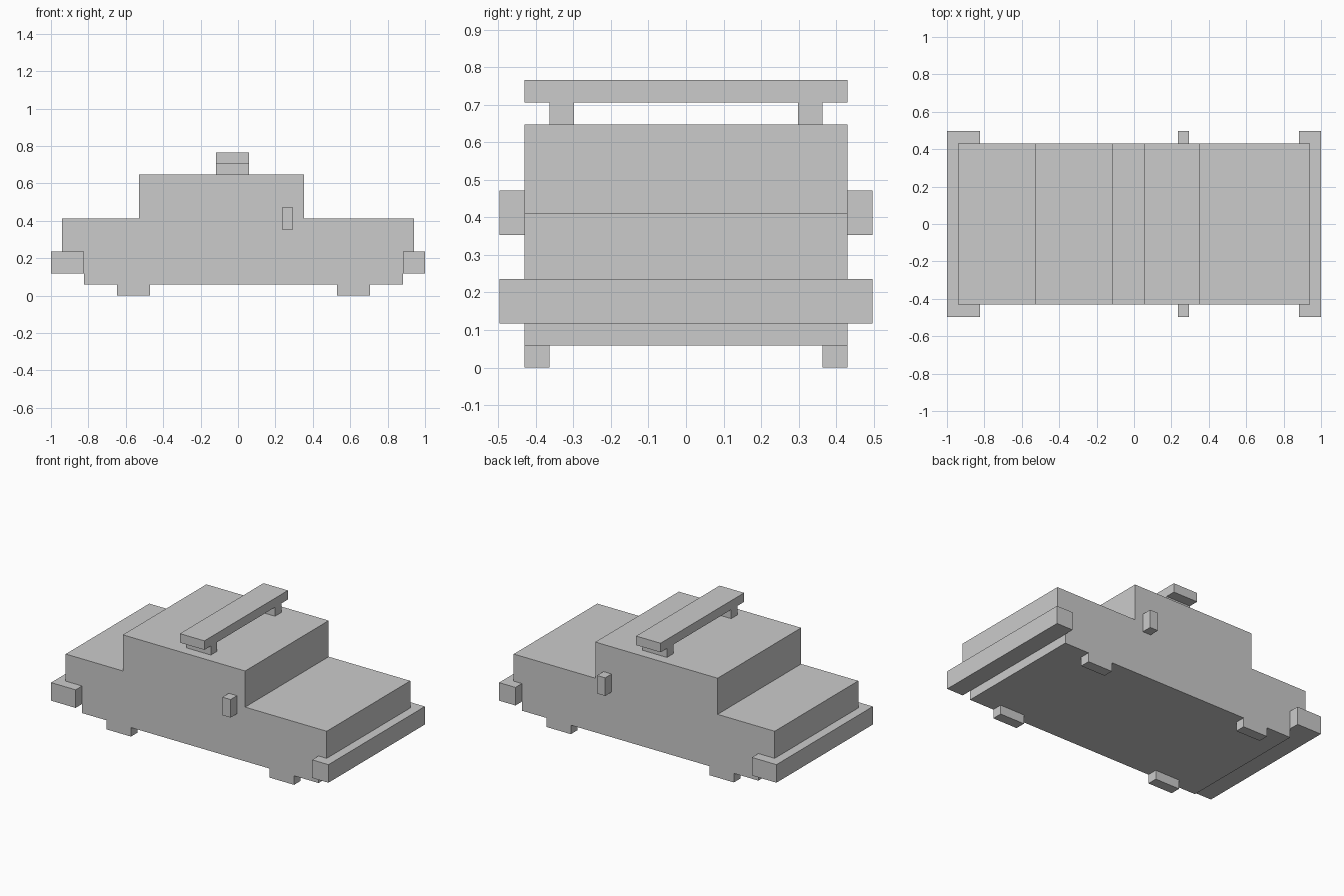
import bpy, bmesh

if "Cube" in bpy.data.objects:
    bpy.data.objects.remove(bpy.data.objects["Cube"])

# block grid steps along each axis
UX, UY, UZ = 2 / 34, 0.0662, 0.0589


def finish(name, bm):
    bmesh.ops.recalc_face_normals(bm, faces=bm.faces)
    mesh = bpy.data.meshes.new(name)
    bm.to_mesh(mesh)
    bm.free()
    obj = bpy.data.objects.new(name, mesh)
    bpy.context.collection.objects.link(obj)
    return obj


def prism(name, profile, y0, y1):
    """Extrude an x/z profile given in grid steps from y0 to y1."""
    bm = bmesh.new()
    face = bm.faces.new([bm.verts.new((x * UX - 1, y0 * UY, z * UZ)) for x, z in profile])
    ext = bmesh.ops.extrude_face_region(bm, geom=[face])
    verts = [v for v in ext["geom"] if isinstance(v, bmesh.types.BMVert)]
    bmesh.ops.translate(bm, verts=verts, vec=(0, (y1 - y0) * UY, 0))
    return finish(name, bm)


def block(name, x0, x1, y0, y1, z0, z1, mirror=False):
    obj = prism(name, [(x0, z0), (x1, z0), (x1, z1), (x0, z1)], y0, y1)
    if mirror:
        mod = obj.modifiers.new("Mirror", 'MIRROR')
        mod.use_axis = (False, True, False)
    return obj


# body with bonnet, cabin and boot; the end steps sit inside the bumpers
prism("body", [(3, 1), (32, 1), (32, 3), (33, 3), (33, 7), (23, 7),
               (23, 11), (8, 11), (8, 7), (1, 7), (1, 3), (3, 3)], -6.5, 6.5)

# bumpers wrapping the ends
block("rear_bumper", 0, 3, -7.5, 7.5, 2, 4)
block("front_bumper", 32, 34, -7.5, 7.5, 2, 4)

# wheel stubs
block("rear_wheels", 6, 9, 5.5, 6.5, 0, 1, mirror=True)
block("front_wheels", 26, 29, 5.5, 6.5, 0, 1, mirror=True)

# side mirrors
block("side_mirrors", 21, 22, 6.5, 7.5, 6, 8, mirror=True)

# roof bar on two posts
block("roof_bar_posts", 15, 18, 4.5, 5.5, 11, 12, mirror=True)
block("roof_bar", 15, 18, -6.5, 6.5, 12, 13)
